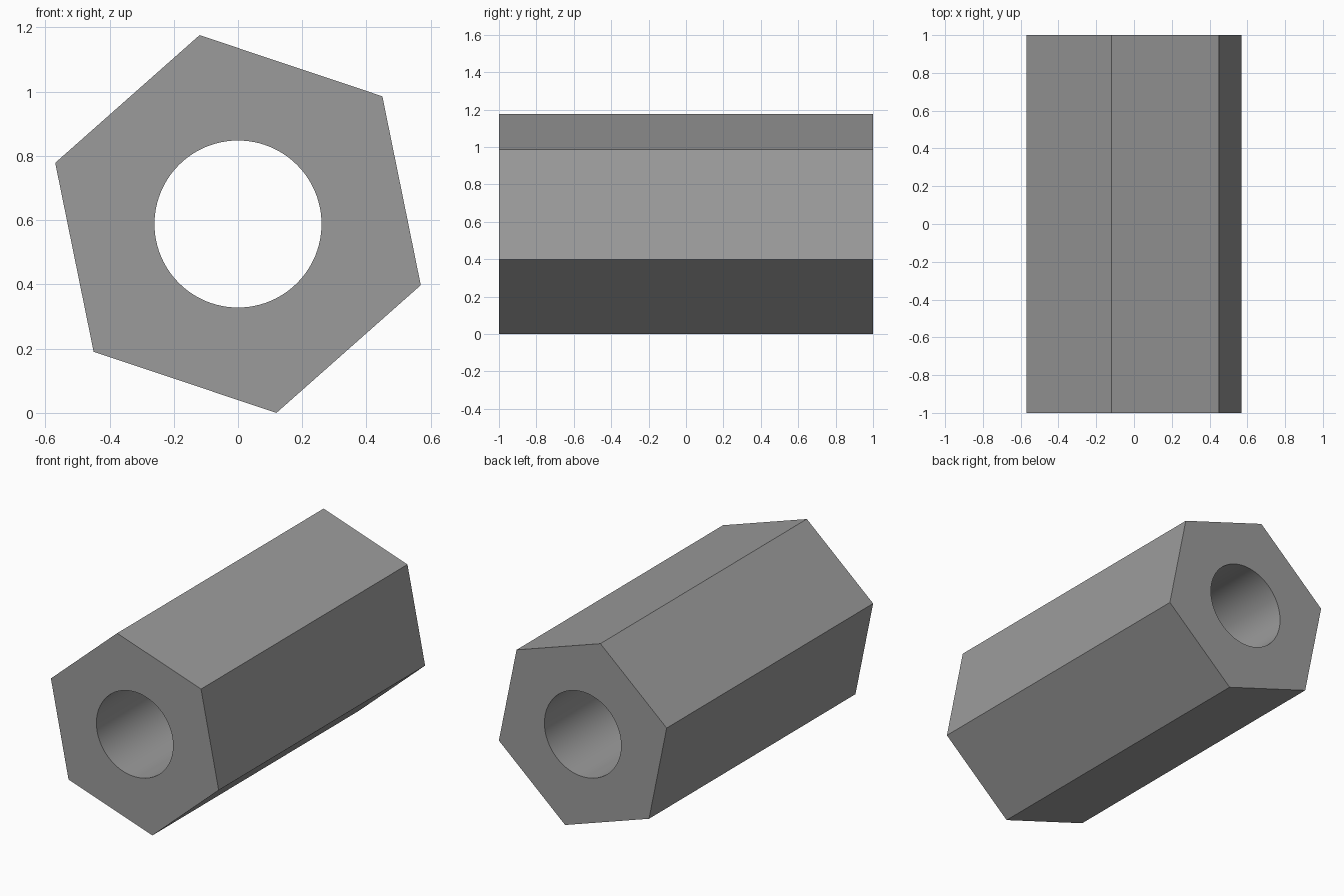
import bpy
import bmesh
import math

cube = bpy.data.objects.get("Cube")
if cube:
    bpy.data.objects.remove(cube, do_unlink=True)

HEX_RADIUS = 0.6
BORE_RADIUS = 0.26
HALF_LENGTH = 1.0
TILT = math.radians(41.5)
CENTRE_Z = HEX_RADIUS * math.sin(TILT + math.pi / 3)
SIDES = 6
STEPS = 16                    # bore segments per hexagon side
BORE_SEGMENTS = SIDES * STEPS


def ring(bm, radius, count, y):
    """Circle of vertices in the xz plane, starting at the tilt angle."""
    angles = [TILT + 2 * math.pi * i / count for i in range(count)]
    return [bm.verts.new((radius * math.cos(a), y, CENTRE_Z + radius * math.sin(a)))
            for a in angles]


def bridge(bm, a, b):
    """Wall of quads between two matching rings."""
    n = len(a)
    for i in range(n):
        j = (i + 1) % n
        bm.faces.new((a[i], a[j], b[j], b[i]))


bm = bmesh.new()
ends = [(ring(bm, HEX_RADIUS, SIDES, y), ring(bm, BORE_RADIUS, BORE_SEGMENTS, y))
        for y in (-HALF_LENGTH, HALF_LENGTH)]

# Flat outer sides and round through bore
bridge(bm, ends[0][0], ends[1][0])
bridge(bm, ends[0][1], ends[1][1])

# End caps, one sector per side of the hexagon
for outer, inner in ends:
    for s in range(SIDES):
        arc = [inner[(s * STEPS + k) % BORE_SEGMENTS] for k in range(STEPS + 1)]
        bm.faces.new([outer[(s + 1) % SIDES], outer[s]] + arc)

bmesh.ops.recalc_face_normals(bm, faces=bm.faces)
mesh = bpy.data.meshes.new("hex_standoff")
bm.to_mesh(mesh)
bm.free()

standoff = bpy.data.objects.new("hex_standoff", mesh)
bpy.context.collection.objects.link(standoff)

# Plain grey metal
GREY = (0.33, 0.33, 0.33, 1.0)
grey = bpy.data.materials.new("grey")
grey.use_nodes = True
grey.diffuse_color = GREY
grey.node_tree.nodes["Principled BSDF"].inputs["Base Color"].default_value = GREY
mesh.materials.append(grey)

# Smooth bore, crisp outer edges
bpy.ops.object.select_all(action='DESELECT')
standoff.select_set(True)
bpy.context.view_layer.objects.active = standoff
bpy.ops.object.shade_smooth_by_angle(angle=math.radians(30))
